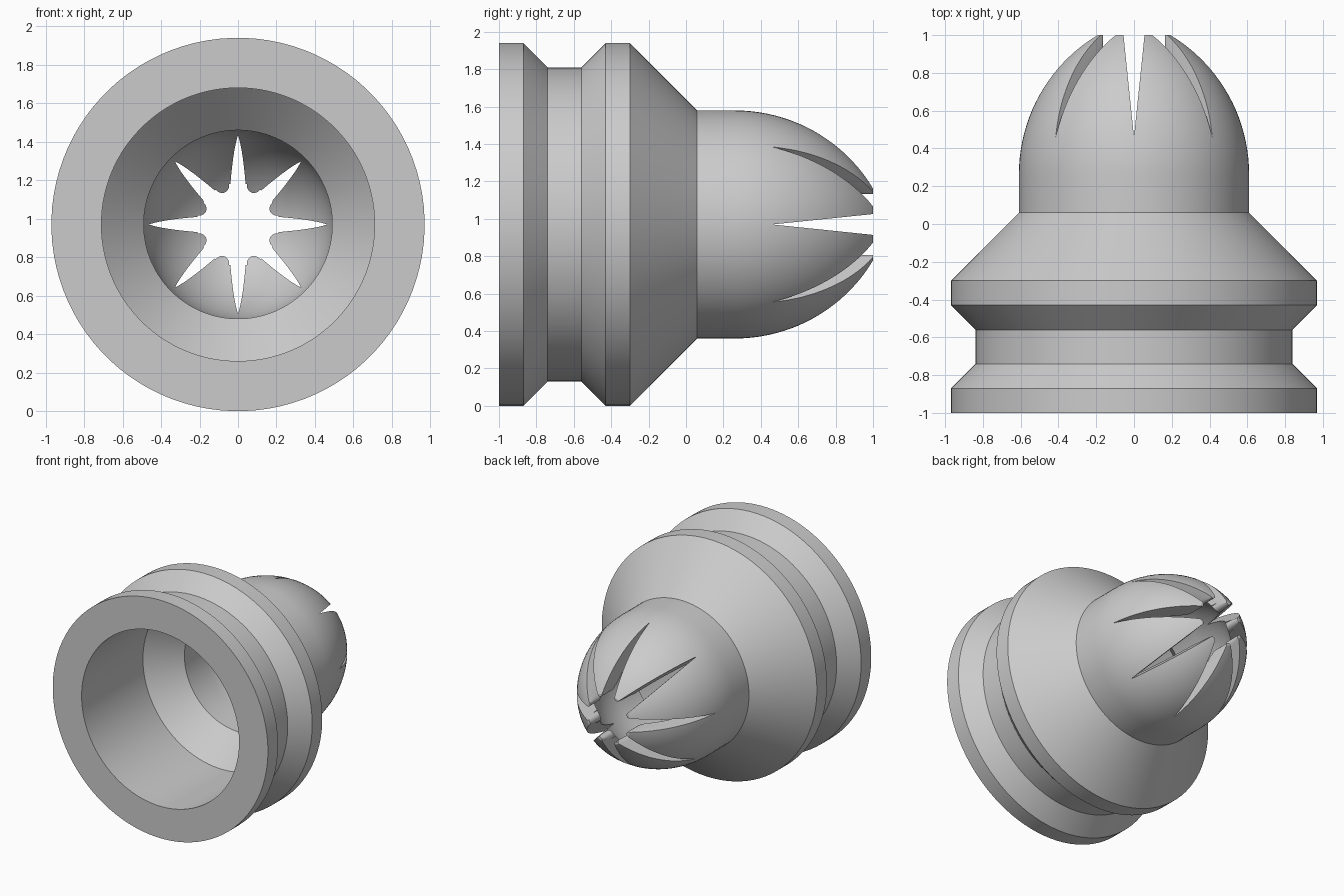
import bpy
import bmesh
from math import sin, cos, pi, sqrt, asin
from mathutils import Matrix, Vector

if "Cube" in bpy.data.objects:
    bpy.data.objects.remove(bpy.data.objects["Cube"], do_unlink=True)

SEGMENTS = 96
AXIS_Z = 0.97

grey = bpy.data.materials.new("plain grey")
grey.use_nodes = True
grey.diffuse_color = (0.6, 0.6, 0.6, 1)
grey.node_tree.nodes["Principled BSDF"].inputs["Base Color"].default_value = (0.6, 0.6, 0.6, 1)


def make_object(name, bm):
    bmesh.ops.recalc_face_normals(bm, faces=bm.faces)
    mesh = bpy.data.meshes.new(name)
    bm.to_mesh(mesh)
    bm.free()
    mesh.materials.append(grey)
    obj = bpy.data.objects.new(name, mesh)
    obj.location.z = AXIS_Z
    bpy.context.collection.objects.link(obj)
    return obj


def lathe(name, profile):
    """Spin a closed (radius, y) profile around the y axis."""
    bm = bmesh.new()
    rings = []
    for i in range(SEGMENTS):
        a = 2 * pi * (i + 0.5) / SEGMENTS
        rings.append([bm.verts.new((r * cos(a), y, r * sin(a))) for r, y in profile])
    n = len(profile)
    for i in range(SEGMENTS):
        p, q = rings[i], rings[(i + 1) % SEGMENTS]
        for j in range(n):
            k = (j + 1) % n
            bm.faces.new((p[j], p[k], q[k], q[j]))
    return make_object(name, bm)


def prism(name, outline, offset, turn=0):
    """Extrude a flat outline by an offset, then turn it about the y axis."""
    bm = bmesh.new()
    face = bm.faces.new([bm.verts.new(p) for p in outline])
    new = bmesh.ops.extrude_face_region(bm, geom=[face])["geom"]
    bmesh.ops.translate(bm, vec=Vector(offset),
                        verts=[v for v in new if isinstance(v, bmesh.types.BMVert)])
    bmesh.ops.rotate(bm, matrix=Matrix.Rotation(turn, 3, "Y"), verts=bm.verts)
    obj = make_object(name, bm)
    obj.hide_render = True
    return obj


def dome_arc(radius, end_r, steps=20):
    """Pointed dome arc from the straight neck to a given end radius."""
    centre_r, centre_y = -0.263, 0.26
    end = pi / 2 - asin((end_r - centre_r) / radius)
    return [(centre_r + radius * cos(end * i / steps),
             centre_y + radius * sin(end * i / steps)) for i in range(steps + 1)]


# Hollow body: flanges, groove, shoulder and dome, then the bore inside
outer = [(0.97, -1), (0.97, -0.87), (0.84, -0.74), (0.84, -0.56),
         (0.97, -0.43), (0.97, -0.30), (0.61, 0.06)] + dome_arc(0.873, 0.2)
outer[-1] = (0.2, 1)
inner = [(0.71, -1), (0.71, -0.21), (0.49, 0.01)] + dome_arc(0.753, 0.15)
body = lathe("slotted_nozzle", outer + [(0.15, 1)] + inner[::-1])

# Wedge slots through the dome, each cutting two opposite sides
cutters = []
for i in range(4):
    wedge = [(0, 0.46, -1), (0.066, 1.1, -1), (-0.066, 1.1, -1)]
    cutters.append(prism("slot_cutter", wedge, (0, 0, 2), i * pi / 4))

# Tip hole whose lobes round off the finger ends
outline = []
for i in range(192):
    a = 2 * pi * (i + 0.5) / 192
    off = (a % (pi / 4) - pi / 8) * 0.2
    r = 0.215 - sqrt(max(0, 0.035 ** 2 - off ** 2))
    outline.append((r * cos(a), 0.7, r * sin(a)))
cutters.append(prism("tip_cutter", outline, (0, 0.5, 0)))

bpy.ops.object.select_all(action="DESELECT")
bpy.context.view_layer.objects.active = body
body.select_set(True)
for cutter in cutters:
    mod = body.modifiers.new("cut", "BOOLEAN")
    mod.object = cutter
    mod.operation = "DIFFERENCE"
    mod.solver = "EXACT"
    bpy.ops.object.modifier_apply(modifier=mod.name)
for cutter in cutters:
    bpy.data.objects.remove(cutter, do_unlink=True)

bpy.ops.object.shade_smooth_by_angle(angle=pi / 7)
